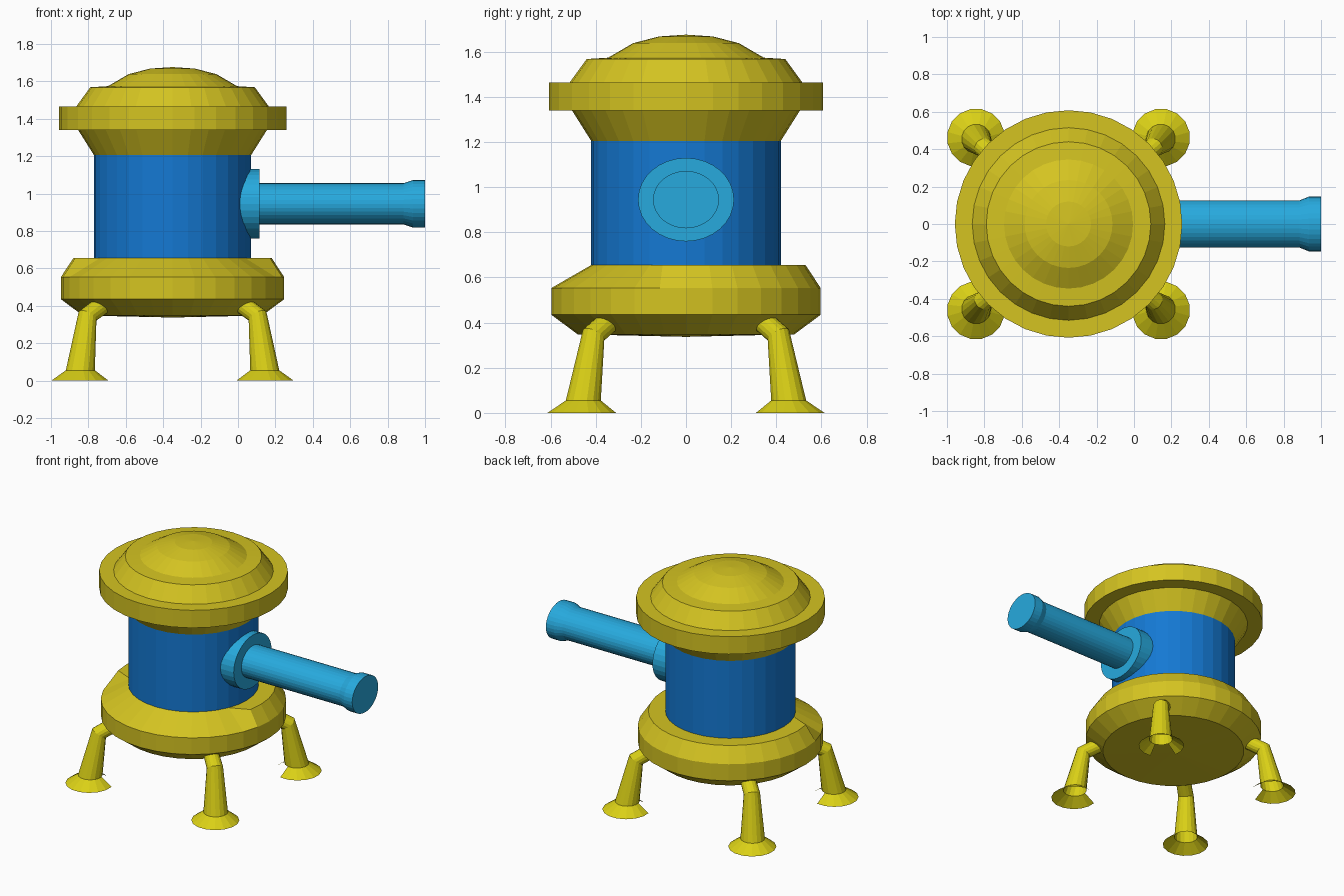
import bpy, bmesh
from math import sin, cos, tau, pi, radians
from mathutils import Vector, Matrix

if "Cube" in bpy.data.objects:
    bpy.data.objects.remove(bpy.data.objects["Cube"])

AX = -0.35          # x of the body axis
SIDES = 32


def material(name, rgb):
    m = bpy.data.materials.new(name)
    m.diffuse_color = (*rgb, 1)
    m.use_nodes = True
    m.node_tree.nodes["Principled BSDF"].inputs["Base Color"].default_value = m.diffuse_color
    return m


YELLOW = material("yellow", (0.66, 0.55, 0.015))
LEG_YELLOW = material("leg_yellow", (0.70, 0.63, 0.008))
BLUE = material("blue", (0.007, 0.19, 0.65))
CYAN = material("cyan", (0.02, 0.40, 0.73))


def loft(name, rings, mat, skip=lambda i, j: False):
    """Join successive rings of points; a one-point ring closes to a tip."""
    bm = bmesh.new()
    rows = [[bm.verts.new(p) for p in ring] for ring in rings]
    for i, (a, b) in enumerate(zip(rows, rows[1:])):
        n = max(len(a), len(b))
        for j in range(n):
            if skip(i, j):
                continue
            k = (j + 1) % n
            quad = [a[j % len(a)], a[k % len(a)], b[k % len(b)], b[j % len(b)]]
            bm.faces.new(list(dict.fromkeys(quad)))
    bmesh.ops.remove_doubles(bm, verts=bm.verts, dist=0.0005)
    bmesh.ops.recalc_face_normals(bm, faces=bm.faces)
    me = bpy.data.meshes.new(name)
    bm.to_mesh(me)
    bm.free()
    me.materials.append(mat)
    ob = bpy.data.objects.new(name, me)
    bpy.context.collection.objects.link(ob)
    return ob


def lathe(profile, matrix, radius=lambda i, a, r: r):
    """Rings of a turned shape from (radius, height) points."""
    rings = []
    for i, (r, z) in enumerate(profile):
        n = SIDES if r > 0 else 1
        ring = []
        for j in range(n):
            a = tau * j / SIDES
            q = radius(i, a, r)
            ring.append(matrix @ Vector((q * cos(a), q * sin(a), z)))
        rings.append(ring)
    return rings


upright = Matrix.Translation((AX, 0, 0))

# Base: the front part of its rim slopes all the way in to the tank
base = [(0, 0.337), (0.48, 0.348), (0.597, 0.435), (0.597, 0.553), (0.53, 0.655), (0.42, 0.655)]
loft("base", lathe(base, upright,
                   lambda i, a, r: 0.42 if i == 4 and sin(a) < -0.25 else r), YELLOW)

# Tank
loft("tank", lathe([(0.42, 0.64), (0.42, 1.21)], upright), BLUE)

# Domed lid with wide rim
lid = [(0.42, 1.205), (0.505, 1.34), (0.608, 1.34), (0.608, 1.465), (0.515, 1.465),
       (0.44, 1.568), (0.345, 1.574), (0.235, 1.638), (0.12, 1.668), (0, 1.676)]
loft("lid", lathe(lid, upright), YELLOW)

# Barrel and its collar, slightly wider than tall
sideways = (Matrix.Translation((0, 0, 0.945)) @ Matrix.Rotation(pi / 2, 4, 'Y')
            @ Matrix.Diagonal((1, 1.15, 1, 1)))
loft("barrel_collar", lathe([(0.185, 0.0), (0.185, 0.115), (0.10, 0.115)], sideways), CYAN)
loft("barrel", lathe([(0.11, 0.03), (0.11, 0.885), (0.127, 0.935), (0.127, 1.0), (0, 1.0)],
                     sideways), CYAN)

# Legs: offset from the axis (x, y), height, radius, inward tilt
LEG = [(0.495, 0.462, 0.0, 0.155, 0), (0.493, 0.455, 0.055, 0.079, 0),
       (0.455, 0.41, 0.345, 0.053, 35), (0.36, 0.33, 0.415, 0.05, 60)]
N = 16
for sx, side in ((-1, "left"), (1, "right")):
    for sy, end in ((-1, "front"), (1, "back")):
        up = Vector((0, 0, 1))
        inward = Vector((-sx, -sy, 0)).normalized()
        across = up.cross(inward)
        rings = []
        for x, y, z, r, tilt in LEG:
            t = radians(tilt)
            u = inward * cos(t) - up * sin(t)
            c = Vector((AX + sx * x, sy * y, z))
            angles = [tau * (j + 0.5) / N for j in range(N)]
            rings.append([c + r * (u * cos(a) + across * sin(a)) for a in angles])
        # foot is open below and on its inner side
        loft(f"{end}_{side}_leg", rings, LEG_YELLOW,
             lambda i, j: i == 0 and j in (N - 2, N - 1, 0))
